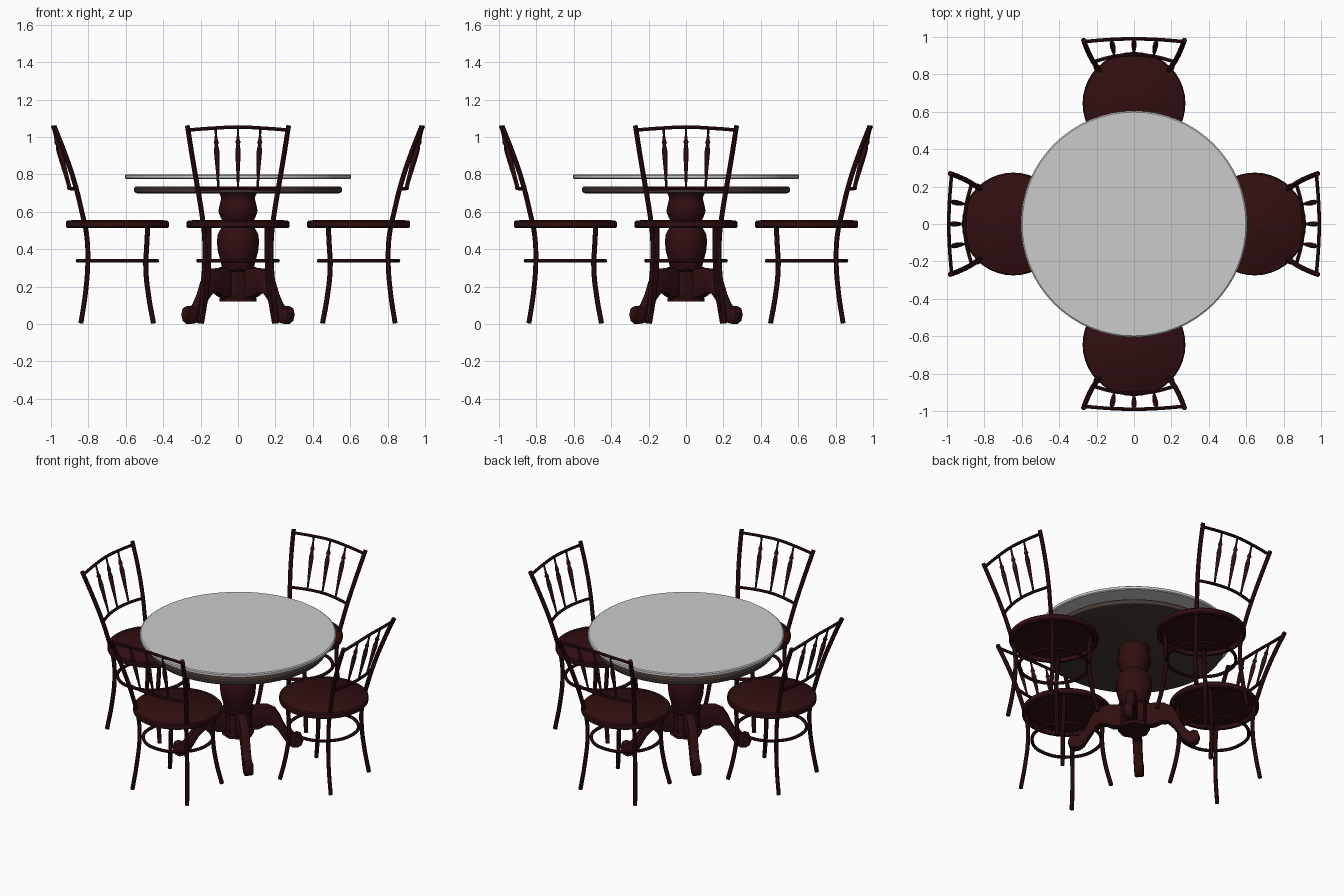
import bpy, bmesh, math
from mathutils import Matrix, Vector

if "Cube" in bpy.data.objects:
    bpy.data.objects.remove(bpy.data.objects["Cube"])

def material(name, rgb):
    m = bpy.data.materials.new(name)
    m.diffuse_color = (*rgb, 1)
    m.use_nodes = True
    m.node_tree.nodes["Principled BSDF"].inputs["Base Color"].default_value = m.diffuse_color
    return m

WOOD = material("dark mahogany", (0.031, 0.0046, 0.005))
UNDER = material("brown table board", (0.062, 0.044, 0.036))
GLASS = material("pale glass", (0.6, 0.6, 0.6))

def finish(name, me, mat, angle=35, rot=0.0):
    me.materials.clear()
    me.materials.append(mat)
    me.shade_smooth()
    me.set_sharp_from_angle(angle=math.radians(angle))
    ob = bpy.data.objects.new(name, me)
    ob.rotation_euler.z = rot
    bpy.context.collection.objects.link(ob)
    return ob

def lathe(profile, segs, matrix=Matrix(), phase=0.0):
    """Revolve (radius, z) points, listed bottom to top, about z."""
    bm = bmesh.new()
    rings = []
    for r, z in profile:
        rings.append([bm.verts.new((r * math.cos(phase + 2 * math.pi * i / segs),
                                    r * math.sin(phase + 2 * math.pi * i / segs), z))
                      for i in range(segs)])
    for a, b in zip(rings, rings[1:]):
        for i in range(segs):
            j = (i + 1) % segs
            bm.faces.new((a[i], a[j], b[j], b[i]))
    bmesh.ops.remove_doubles(bm, verts=bm.verts, dist=1e-5)
    bmesh.ops.recalc_face_normals(bm, faces=bm.faces)
    bm.transform(matrix)
    me = bpy.data.meshes.new("lathe")
    bm.to_mesh(me)
    bm.free()
    return me

def tube(points, radius, cyclic=False):
    """Round rod through the points."""
    cu = bpy.data.curves.new("path", 'CURVE')
    cu.dimensions = '3D'
    cu.bevel_depth = radius
    cu.bevel_resolution = 2
    cu.resolution_u = 6
    cu.use_fill_caps = True
    sp = cu.splines.new('BEZIER')
    sp.bezier_points.add(len(points) - 1)
    for bp, p in zip(sp.bezier_points, points):
        bp.co = p
        bp.handle_left_type = bp.handle_right_type = 'AUTO'
    sp.use_cyclic_u = cyclic
    ob = bpy.data.objects.new("path", cu)
    bpy.context.collection.objects.link(ob)
    bpy.context.view_layer.update()
    me = bpy.data.meshes.new_from_object(ob.evaluated_get(bpy.context.evaluated_depsgraph_get()))
    bpy.data.objects.remove(ob)
    return me

# --- table tops
finish("glass_top", lathe([(0, .775), (.598, .775), (.605, .78), (.605, .795), (.598, .80), (0, .80)], 64), GLASS)
finish("table_board", lathe([(0, .697), (.535, .697), (.55, .702), (.555, .71), (.555, .728),
                             (.548, .735), (0, .735)], 64), UNDER)

# --- pedestal: faceted base block and turned vase column
finish("pedestal_base", lathe([(0, .12), (.1, .12), (.1, .14), (.09, .15), (.09, .28), (.1, .29),
                               (.1, .305), (0, .305)], 8), WOOD)
finish("pedestal_column", lathe([(0, .3), (.085, .3), (.095, .34), (.108, .39), (.113, .44), (.108, .48),
                                 (.095, .505), (.08, .525), (.083, .55), (.097, .58), (.105, .6),
                                 (.1, .63), (.092, .66), (.092, .68), (.1, .698), (0, .698)], 16), WOOD)

# --- four scrolled pedestal feet on the diagonals
FOOT = [(.06, .29), (.13, .3), (.19, .295), (.235, .27), (.265, .22), (.29, .16), (.32, .11), (.345, .085),
        (.37, .095), (.395, .085), (.407, .05), (.395, .015), (.37, 0), (.335, .005), (.305, .03),
        (.275, .08), (.245, .13), (.21, .165), (.17, .165), (.13, .145), (.06, .14)]
bm = bmesh.new()
sides = [[bm.verts.new((r, s * .028, z)) for r, z in FOOT] for s in (-1, 1)]
caps = [bm.faces.new(v) for v in sides]
for i in range(len(FOOT)):
    j = (i + 1) % len(FOOT)
    bm.faces.new((sides[0][i], sides[0][j], sides[1][j], sides[1][i]))
bmesh.ops.recalc_face_normals(bm, faces=bm.faces)
rims = list({e for f in caps for e in f.edges})
bmesh.ops.bevel(bm, geom=rims, offset=.009, segments=2, affect='EDGES', profile=.5)
foot = bpy.data.meshes.new("foot")
bm.to_mesh(foot)
bm.free()
for k in range(4):
    finish("pedestal_foot", foot, WOOD, 40, math.radians(45 + 90 * k))

# --- chair parts, built for the front chair (its back points to -y)
D = .645
seat_at = Matrix.Translation((0, -D, 0))
parts = []
parts.append(("seat", lathe([(0, .535), (.245, .535), (.25, .513), (.268, .513), (.275, .52), (.275, .545),
                             (.268, .552), (.25, .552), (.245, .556), (0, .556)], 40, seat_at)))
parts.append(("stretcher_ring", tube([(.213 * math.cos(i * math.pi / 4), -D + .213 * math.sin(i * math.pi / 4), .338)
                                      for i in range(8)], .0105, True)))
for s in (-1, 1):
    parts.append(("back_post", tube([(s * .205, -.84, .004), (s * .19, -.815, .17), (s * .178, -.803, .34),
                                     (s * .18, -.81, .48), (s * .195, -.835, .6), (s * .22, -.872, .75),
                                     (s * .247, -.925, .91), (s * .27, -.983, 1.058)], .0135)))
    parts.append(("front_leg", tube([(s * .195, -.452, .004), (s * .172, -.478, .15), (s * .158, -.493, .3),
                                     (s * .155, -.488, .42), (s * .155, -.482, .53)], .0135)))
parts.append(("top_rail", tube([(-.268, -.975, 1.037), (-.13, -.986, 1.047), (0, -.99, 1.053),
                                (.13, -.986, 1.047), (.268, -.975, 1.037)], .0095)))
parts.append(("lower_rail", tube([(-.218, -.867, .722), (-.11, -.895, .724), (0, -.905, .726),
                                  (.11, -.895, .724), (.218, -.867, .722)], .0095)))
# turned spindles
SPINDLE = [(0, 0), (.006, 0), (.007, .15), (.013, .5), (.0145, .62), (.009, .72), (.014, .76),
           (.009, .8), (.006, .87), (.006, 1), (0, 1)]
for x in (-1, 0, 1):
    a = Vector((x * .105, -.905 + abs(x) * .01, .725))
    b = Vector((x * .12, -.99 + abs(x) * .004, 1.05))
    d = b - a
    m = Matrix.Translation(a) @ d.to_track_quat('Z', 'Y').to_matrix().to_4x4()
    parts.append(("spindle", lathe([(r, t * d.length) for r, t in SPINDLE], 10, m)))

# --- four chairs around the table
for k, side in enumerate(("front", "right", "back", "left")):
    for name, me in parts:
        finish(side + "_chair_" + name, me, WOOD, 40, k * math.pi / 2)
